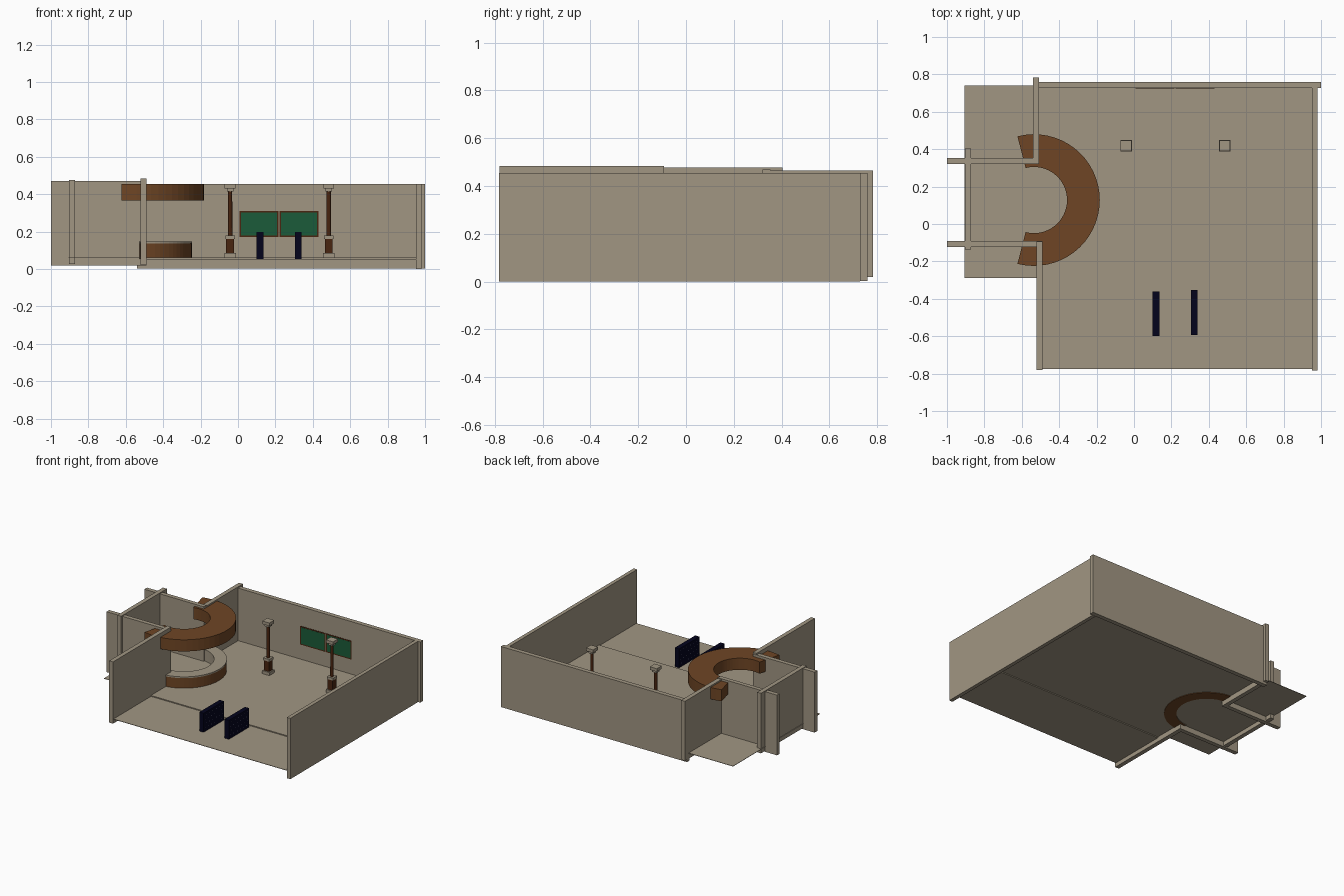
import bpy, bmesh, math

cube = bpy.data.objects.get("Cube")
if cube:
    bpy.data.objects.remove(cube, do_unlink=True)


def material(name, rgb):
    m = bpy.data.materials.new(name)
    m.use_nodes = True
    m.diffuse_color = (*rgb, 1)
    m.node_tree.nodes["Principled BSDF"].inputs["Base Color"].default_value = (*rgb, 1)
    return m


BEIGE = material("beige plaster", (0.357, 0.306, 0.226))
BROWN = material("counter brown", (0.157, 0.060, 0.018))
DARK = material("dark wood", (0.066, 0.018, 0.005))
GREEN = material("board green", (0.011, 0.105, 0.041))
NAVY = material("navy", (0.001, 0.001, 0.012))
SPECK = material("pale speck", (0.16, 0.17, 0.26))


def finish(name, bm, *mats):
    mesh = bpy.data.meshes.new(name)
    bmesh.ops.recalc_face_normals(bm, faces=bm.faces)
    bm.to_mesh(mesh)
    bm.free()
    for m in mats:
        mesh.materials.append(m)
    ob = bpy.data.objects.new(name, mesh)
    bpy.context.collection.objects.link(ob)
    return ob


def add_box(bm, x, y, z):
    """Add a box given its (low, high) range on each axis."""
    verts = bmesh.ops.create_cube(bm, size=1)["verts"]
    for v in verts:
        for i, (lo, hi) in enumerate((x, y, z)):
            v.co[i] = lo if v.co[i] < 0 else hi


def box(name, x, y, z, mat):
    bm = bmesh.new()
    add_box(bm, x, y, z)
    return finish(name, bm, mat)


def block(name, cx, cy, width, z, mat):
    h = width / 2
    return box(name, (cx - h, cx + h), (cy - h, cy + h), z, mat)


def arc_counter(name, r_in, r_out, z, degrees, mats, segments=32):
    """Sweep a rectangular section round the counter centre."""
    cx, cy, half = -0.535, 0.128, math.radians(degrees)
    bm = bmesh.new()
    rings = []
    for i in range(segments + 1):
        a = -half + 2 * half * i / segments
        c, s = math.cos(a), math.sin(a)
        rings.append([bm.verts.new((cx + r * c, cy + r * s, h)) for r, h in
                      ((r_in, z[0]), (r_out, z[0]), (r_out, z[1]), (r_in, z[1]))])
    for a, b in zip(rings, rings[1:]):
        for k in range(4):
            n = (k + 1) % 4
            face = bm.faces.new((a[k], a[n], b[n], b[k]))
            if k == 3:
                face.material_index = len(mats) - 1   # inner side
    bm.faces.new(rings[0])
    bm.faces.new(rings[-1])
    return finish(name, bm, *mats)


# Thin raised floors with a shallow step between them
box("front_floor", (-0.50, 0.96), (-0.775, -0.33), (0.052, 0.055), BEIGE)
box("floor_step", (-0.50, 0.96), (-0.332, -0.33), (0.052, 0.062), BEIGE)
box("back_floor", (-0.50, 0.96), (-0.33, 0.74), (0.059, 0.062), BEIGE)
box("alcove_floor", (-0.907, -0.50), (-0.29, 0.74), (0.059, 0.062), BEIGE)

# Walls
box("back_wall", (-0.54, 1.0), (0.727, 0.76), (0.002, 0.455), BEIGE)
box("right_side_wall", (0.952, 0.98), (-0.782, 0.727), (0.0, 0.455), BEIGE)
box("front_left_wall", (-0.52, -0.488), (-0.78, -0.093), (0.022, 0.484), BEIGE)
box("back_left_wall", (-0.54, -0.508), (0.322, 0.783), (0.02, 0.465), BEIGE)
box("alcove_front_wall", (-1.0, -0.489), (-0.124, -0.092), (0.02, 0.472), BEIGE)
box("alcove_back_wall", (-1.0, -0.509), (0.321, 0.353), (0.02, 0.470), BEIGE)
box("alcove_end_wall", (-0.903, -0.871), (-0.136, 0.403), (0.028, 0.477), BEIGE)

# Curved counter and the canopy above it
arc_counter("counter_base", 0.205, 0.288, (0.055, 0.138), 88, (BROWN, BEIGE))
arc_counter("counter_top", 0.203, 0.290, (0.138, 0.148), 88, (BEIGE,))
arc_counter("canopy", 0.177, 0.352, (0.367, 0.454), 104.5, (BROWN,))

# Posts
for label, px in (("west", -0.042), ("east", 0.485)):
    py = 0.418
    block(label + "_post_foot", px, py, 0.06, (0.06, 0.085), BEIGE)
    block(label + "_post_pedestal", px, py, 0.042, (0.085, 0.162), DARK)
    block(label + "_post_collar", px, py, 0.05, (0.162, 0.18), BEIGE)
    bm = bmesh.new()
    bmesh.ops.create_cone(bm, cap_ends=True, segments=12, radius1=0.012,
                          radius2=0.011, depth=0.25)
    shaft = finish(label + "_post_shaft", bm, DARK)
    shaft.location = (px, py, 0.3)
    block(label + "_post_neck", px, py, 0.036, (0.415, 0.432), BEIGE)
    block(label + "_post_capital", px, py, 0.058, (0.432, 0.455), BEIGE)

# Framed green boards on the back wall
for label, x0, x1 in (("left", 0.221, 0.431), ("right", 0.007, 0.217)):
    box(label + "_board_frame", (x0, x1), (0.7245, 0.728), (0.172, 0.311), DARK)
    box(label + "_board", (x0 + 0.008, x1 - 0.008), (0.7235, 0.726), (0.18, 0.303), GREEN)

# Speckled display panels
for label, x0, y0 in (("west", 0.10, -0.60), ("east", 0.305, -0.594)):
    x1 = x0 + 0.035
    box(label + "_panel", (x0, x1), (y0, y0 + 0.24), (0.055, 0.197), NAVY)
    bm = bmesh.new()
    for row in range(4):
        for col in range(6):
            y = y0 + 0.02 + col * 0.037 + (row % 2) * 0.014
            z = 0.078 + row * 0.032
            add_box(bm, (x0 - 0.0005, x0 + 0.001), (y, y + 0.005), (z, z + 0.005))
            add_box(bm, (x1 - 0.001, x1 + 0.0005), (y, y + 0.005), (z, z + 0.005))
    finish(label + "_panel_specks", bm, SPECK)
